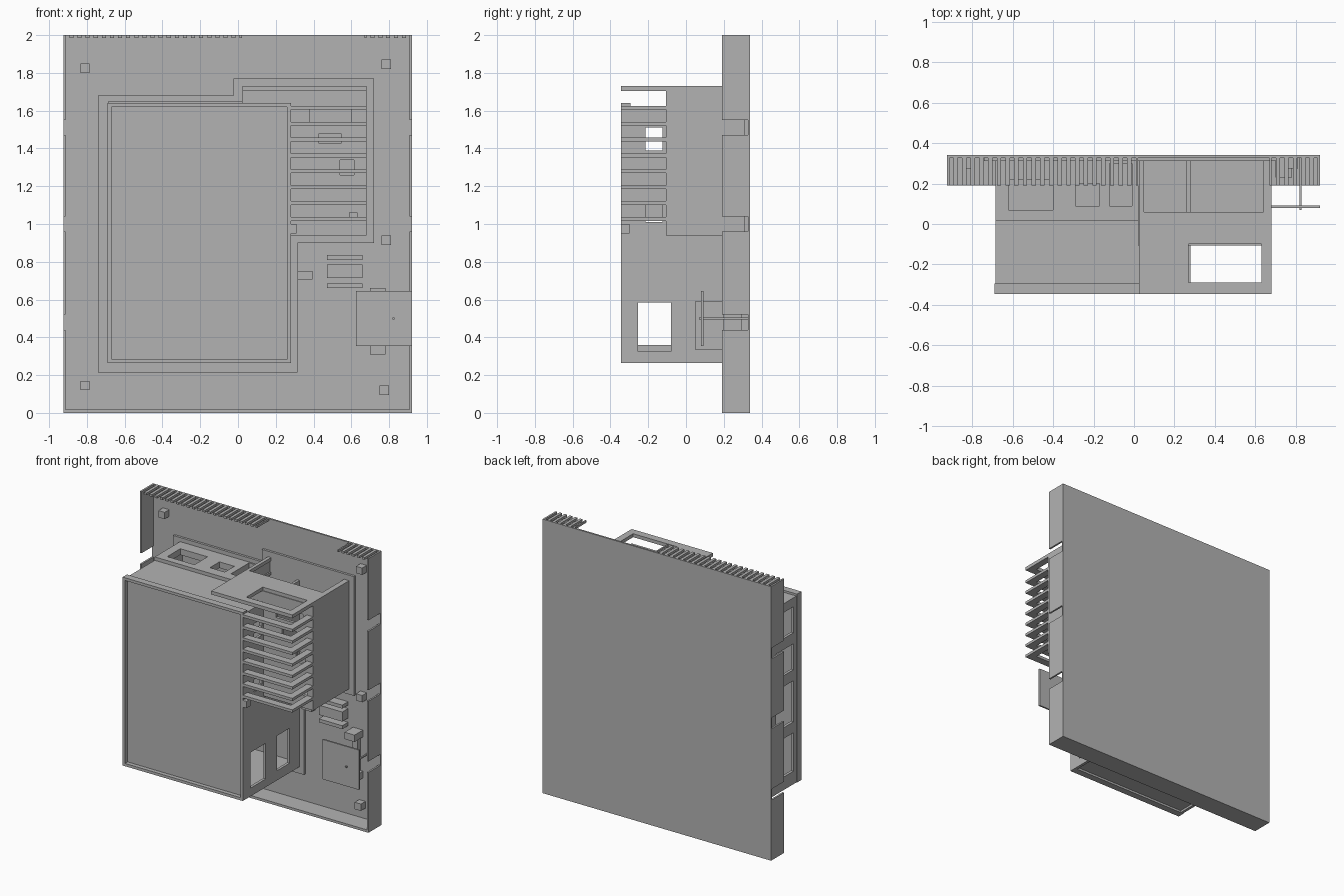
import bpy, bmesh

if "Cube" in bpy.data.objects:
    bpy.data.objects.remove(bpy.data.objects["Cube"])

grey = bpy.data.materials.new("plain_grey")
grey.use_nodes = True
grey.diffuse_color = (0.45, 0.45, 0.45, 1)
for node in grey.node_tree.nodes:
    if node.type == 'BSDF_PRINCIPLED':
        node.inputs["Base Color"].default_value = grey.diffuse_color


def panel(name, axis, low, high, rect, holes=()):
    """Flat panel between low and high along axis; rect and holes are (u0, u1, v0, v1)."""
    us = sorted({u for r in (rect, *holes) for u in r[:2]})
    vs = sorted({v for r in (rect, *holes) for v in r[2:]})
    place = {'x': lambda u, v, d: (d, u, v),
             'y': lambda u, v, d: (u, d, v),
             'z': lambda u, v, d: (u, v, d)}[axis]
    bm = bmesh.new()
    verts = {}

    def corner(u, v):
        if (u, v) not in verts:
            verts[u, v] = bm.verts.new(place(u, v, low))
        return verts[u, v]

    for u0, u1 in zip(us, us[1:]):
        for v0, v1 in zip(vs, vs[1:]):
            u, v = (u0 + u1) / 2, (v0 + v1) / 2
            if any(h[0] < u < h[1] and h[2] < v < h[3] for h in holes):
                continue
            bm.faces.new([corner(u0, v0), corner(u1, v0), corner(u1, v1), corner(u0, v1)])
    grown = bmesh.ops.extrude_face_region(bm, geom=bm.faces[:], use_keep_orig=True)
    moved = [g for g in grown["geom"] if isinstance(g, bmesh.types.BMVert)]
    bmesh.ops.translate(bm, verts=moved, vec=place(0, 0, high - low))
    bmesh.ops.recalc_face_normals(bm, faces=bm.faces)
    mesh = bpy.data.meshes.new(name)
    bm.to_mesh(mesh)
    bm.free()
    mesh.materials.append(grey)
    obj = bpy.data.objects.new(name, mesh)
    bpy.context.collection.objects.link(obj)
    return obj


def block(name, x0, x1, y0, y1, z0, z1):
    return panel(name, 'z', z0, z1, (x0, x1, y0, y1))


# Shallow tray: back plate, notched sides, floor and top combs
FRONT, BACK, PLATE = 0.19, 0.34, 0.327
LEFT, RIGHT = -0.925, 0.92
panel("back_plate", 'y', PLATE, BACK, (LEFT, RIGHT, 0, 2))
notches = [(FRONT, PLATE, z, z + 0.08) for z in (0.44, 0.96, 1.47)]
for name, x in (("right_tray_side", LEFT), ("left_tray_side", RIGHT - 0.013)):
    panel(name, 'x', x, x + 0.013, (FRONT, BACK, 0, 2), notches)
block("tray_floor", LEFT, RIGHT, FRONT, BACK, 0, 0.018)
for name, start, end in (("long_top_comb", LEFT, 0.02), ("short_top_comb", 0.67, RIGHT)):
    count = round((end - start) / 0.042)
    step = (end - start) / count
    slots = [(start + (i + 0.25) * step, start + (i + 0.75) * step, FRONT, PLATE)
             for i in range(count)]
    panel(name, 'z', 1.984, 2, (start, end, FRONT, BACK), slots)

# Raised flange that follows the outline of both boxes
panel("flange", 'y', 0.31, PLATE, (-0.74, 0.72, 0.215, 1.77),
      [(-0.74, -0.025, 1.68, 1.77), (0.315, 0.72, 0.215, 0.9)])

# Corner and side pegs
for x, z in ((-0.81, 1.825), (0.785, 1.845), (0.785, 0.915), (0.775, 0.12), (-0.81, 0.145)):
    block("peg", x - 0.025, x + 0.025, 0.275, PLATE, z - 0.025, z + 0.025)

# Main box: recessed front, rim, side walls with windows, floor and roof
panel("main_front", 'y', -0.315, -0.295, (-0.69, 0.28, 0.265, 1.64))
panel("main_front_rim", 'y', -0.345, -0.315, (-0.69, 0.28, 0.265, 1.64),
      [(-0.67, 0.262, 0.285, 1.62)])
panel("main_right_wall", 'x', -0.685, -0.665, (-0.315, PLATE, 0.265, 1.625),
      [(-0.26, -0.06, a, b) for a, b in ((0.36, 0.64), (0.72, 1.02), (1.1, 1.29), (1.37, 1.56))])
panel("main_left_wall", 'x', 0.26, 0.28, (-0.315, PLATE, 0.265, 1.625),
      [(-0.255, -0.08, 0.325, 0.585), (0.05, 0.195, 0.335, 0.59),
       (-0.215, -0.125, 1.39, 1.51), (-0.215, -0.125, 1.01, 1.12)])
panel("main_floor", 'z', 0.28, 0.295, (-0.665, 0.26, -0.315, PLATE))
roof_holes = [(-0.62, -0.4, 0.07, 0.22), (-0.29, -0.17, 0.09, 0.2), (-0.12, -0.01, 0.09, 0.3)]
panel("main_roof", 'z', 1.605, 1.625, (-0.665, 0.26, -0.315, PLATE),
      roof_holes + [(0.05, 0.26, 0.06, 0.31)])
panel("raised_roof", 'z', 1.625, 1.65, (-0.685, 0.02, 0.018, PLATE), roof_holes)

# Upper box: pierced front, sides, floor and framed roof
panel("upper_front", 'y', -0.105, -0.085, (0.02, 0.68, 0.94, 1.705),
      [(0.02, 0.26, 0.94, 1.625), (0.38, 0.6, 1.54, 1.62), (0.43, 0.545, 1.425, 1.48),
       (0.54, 0.615, 1.26, 1.34), (0.59, 0.63, 1.03, 1.06)])
panel("upper_left_wall", 'x', 0.66, 0.68, (-0.085, PLATE, 0.94, 1.705))
panel("upper_right_wall", 'x', 0.02, 0.04, (-0.085, PLATE, 1.625, 1.705))
panel("upper_floor", 'z', 0.94, 0.96, (0.28, 0.66, -0.085, PLATE))
panel("upper_roof", 'z', 1.705, 1.73, (0.025, 0.68, -0.345, PLATE),
      [(0.27, 0.63, -0.29, -0.1), (0.05, 0.64, 0.06, 0.31)])

# Stack of open louvre frames beside the main box
for i in range(8):
    z = 1.605 - 0.084 * i
    panel("louvre", 'z', z, z + 0.02, (0.26, 0.68, -0.345, -0.105),
          [(0.28, 0.63, -0.29, -0.105)])
block("louvre_tab", 0.262, 0.31, -0.345, -0.3, 0.95, 1.0)

# Small vents and blocks on the back plate
for low, high in ((0.66, 0.685), (0.715, 0.785), (0.81, 0.835)):
    block("vent_slat", 0.47, 0.66, 0.26, PLATE, low, high)
block("flange_block", 0.315, 0.395, 0.285, PLATE, 0.705, 0.75)

# Hanging board with its rod and brackets
block("board", 0.625, RIGHT, 0.08, 0.092, 0.355, 0.645)
block("board_rod", 0.818, 0.828, 0.068, PLATE, 0.495, 0.505)
for low in (0.31, 0.61):
    block("board_bracket", 0.7, 0.78, 0.23, PLATE, low, low + 0.05)
block("bracket_post", 0.72, 0.76, 0.29, PLATE, 0.36, 0.61)
